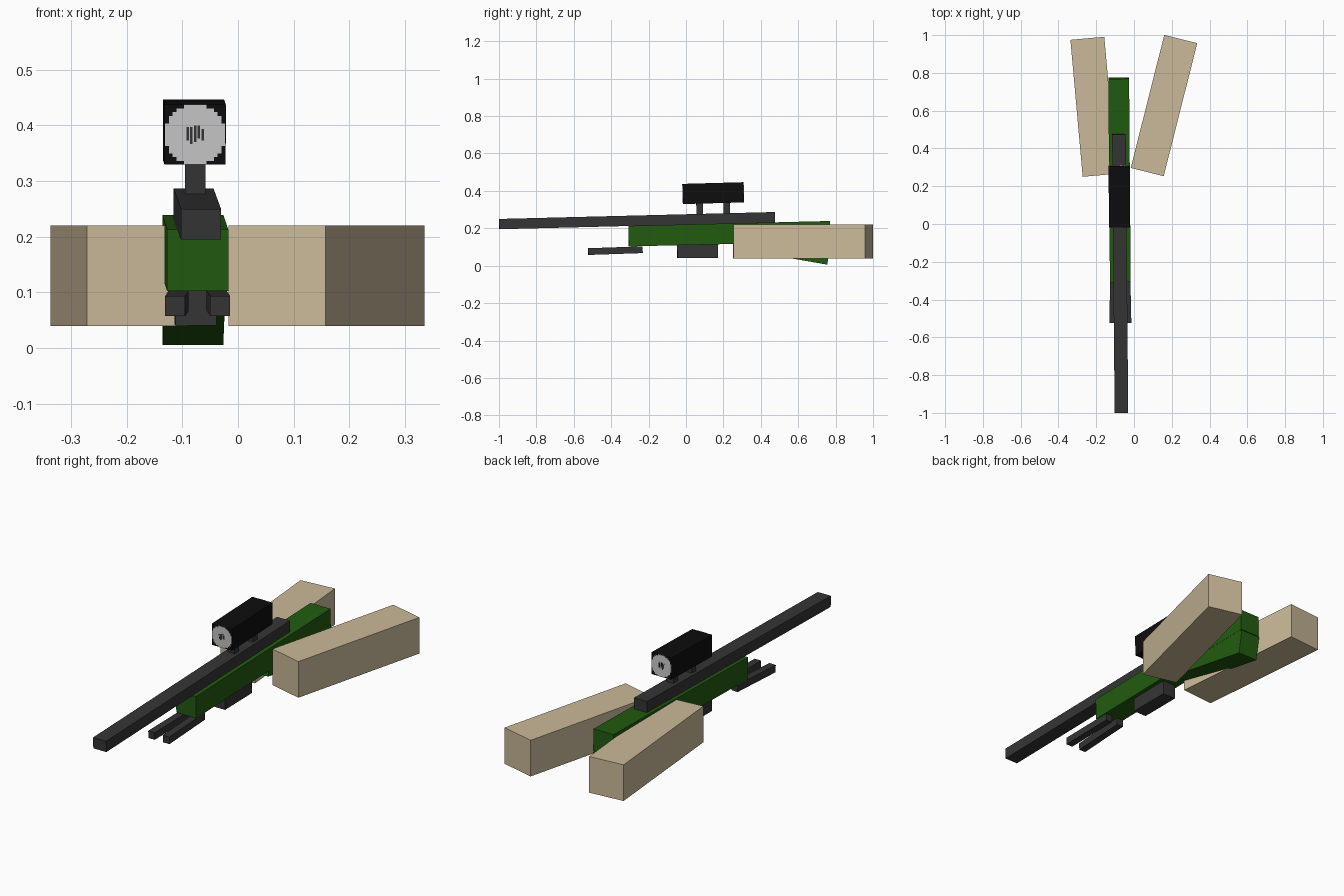
import bpy, bmesh, math
from mathutils import Matrix, Vector

if "Cube" in bpy.data.objects:
    bpy.data.objects.remove(bpy.data.objects["Cube"])


def material(name, rgb):
    m = bpy.data.materials.new(name)
    m.diffuse_color = (*rgb, 1)
    m.use_nodes = True
    m.node_tree.nodes["Principled BSDF"].inputs["Base Color"].default_value = m.diffuse_color
    return m


TAN = material("tan", (0.60, 0.49, 0.32))
GREEN = material("dark green", (0.016, 0.105, 0.005))
GREY = material("charcoal", (0.035, 0.035, 0.035))
BLACK = material("black", (0.004, 0.004, 0.0045))
LENS = material("light grey", (0.57, 0.57, 0.57))


def add_box(bm, centre, size):
    bmesh.ops.create_cube(bm, size=1, matrix=Matrix.Translation(centre)
                          @ Matrix.Diagonal((*size, 1)))


def finish(name, bm, mat, matrix):
    me = bpy.data.meshes.new(name)
    bm.to_mesh(me)
    bm.free()
    me.materials.append(mat)
    ob = bpy.data.objects.new(name, me)
    ob.matrix_world = matrix
    bpy.context.collection.objects.link(ob)
    return ob


def frame(front, back):
    """Placement whose local y runs from the front point to the back point."""
    a, b = Vector(front), Vector(back)
    d = b - a
    yaw = math.atan2(-d.x, d.y)
    pitch = math.atan2(d.z, math.hypot(d.x, d.y))
    rot = Matrix.Rotation(yaw, 4, 'Z') @ Matrix.Rotation(pitch, 4, 'X')
    return Matrix.Translation((a + b) / 2) @ rot, d.length


def bar(name, front, back, width, height, mat):
    matrix, length = frame(front, back)
    bm = bmesh.new()
    add_box(bm, (0, 0, 0), (width, length, height))
    finish(name, bm, mat, matrix)
    return matrix, length


# Arms holding the rifle
bar("left_arm", (-0.182, 0.258, 0.13), (-0.247, 0.983, 0.13), 0.18, 0.181, TAN)
bar("right_arm", (0.07, 0.275, 0.13), (0.2475, 0.979, 0.13), 0.18, 0.181, TAN)

# Rifle body and sloping stock
bar("rifle_body", (-0.0725, -0.307, 0.158), (-0.081, 0.77, 0.184), 0.11, 0.11, GREEN)
bar("lower_stock", (-0.0775, 0.28, 0.15), (-0.081, 0.765, 0.065), 0.109, 0.12, GREEN)

# Barrel, magazine, paired front rods
bar("barrel", (-0.0665, -0.999, 0.2225), (-0.08, 0.475, 0.2595), 0.072, 0.055, GREY)
bar("magazine", (-0.0755, -0.047, 0.0775), (-0.0775, 0.17, 0.0795), 0.073, 0.074, GREY)
for side, name in ((-1, "left_front_rod"), (1, "right_front_rod")):
    bar(name, (-0.0725 + side * 0.0405, -0.523, 0.0755),
        (-0.0725 + side * 0.034, -0.232, 0.0855), 0.036, 0.036, GREY)

# Scope and its mounts
for name, y in (("front_scope_mount", 0.073), ("rear_scope_mount", 0.218)):
    bar(name, (-0.0765, y - 0.0175, 0.302), (-0.0768, y + 0.0175, 0.303),
        0.037, 0.075, GREY)
scope, length = bar("scope", (-0.077, -0.017, 0.3835), (-0.08, 0.308, 0.3925),
                    0.11, 0.108, BLACK)

# Stepped round lenses with a dark reticle on both scope ends
PX = 0.108 / 16
STRIPS = ((-2, -1.5, 2), (-1, -2.5, 2), (0, -2, 2.5), (1, -1, 2.5), (2, -1.5, 1.5))
for end, name in ((-1, "front"), (1, "rear")):
    y = end * (length / 2 + 0.0005)
    bm = bmesh.new()
    for row in range(16):
        z = row - 7.5
        half = round(math.sqrt(64 - z * z))
        add_box(bm, (0, y, z * PX), (2 * half * PX, 0.002, PX))
    finish(name + "_lens", bm, LENS, scope)
    bm = bmesh.new()
    for x, low, high in STRIPS:
        add_box(bm, (x * PX, y + end * 0.001, (low + high) / 2 * PX),
                (0.7 * PX, 0.002, (high - low) * PX))
    finish(name + "_reticle", bm, GREY, scope)
